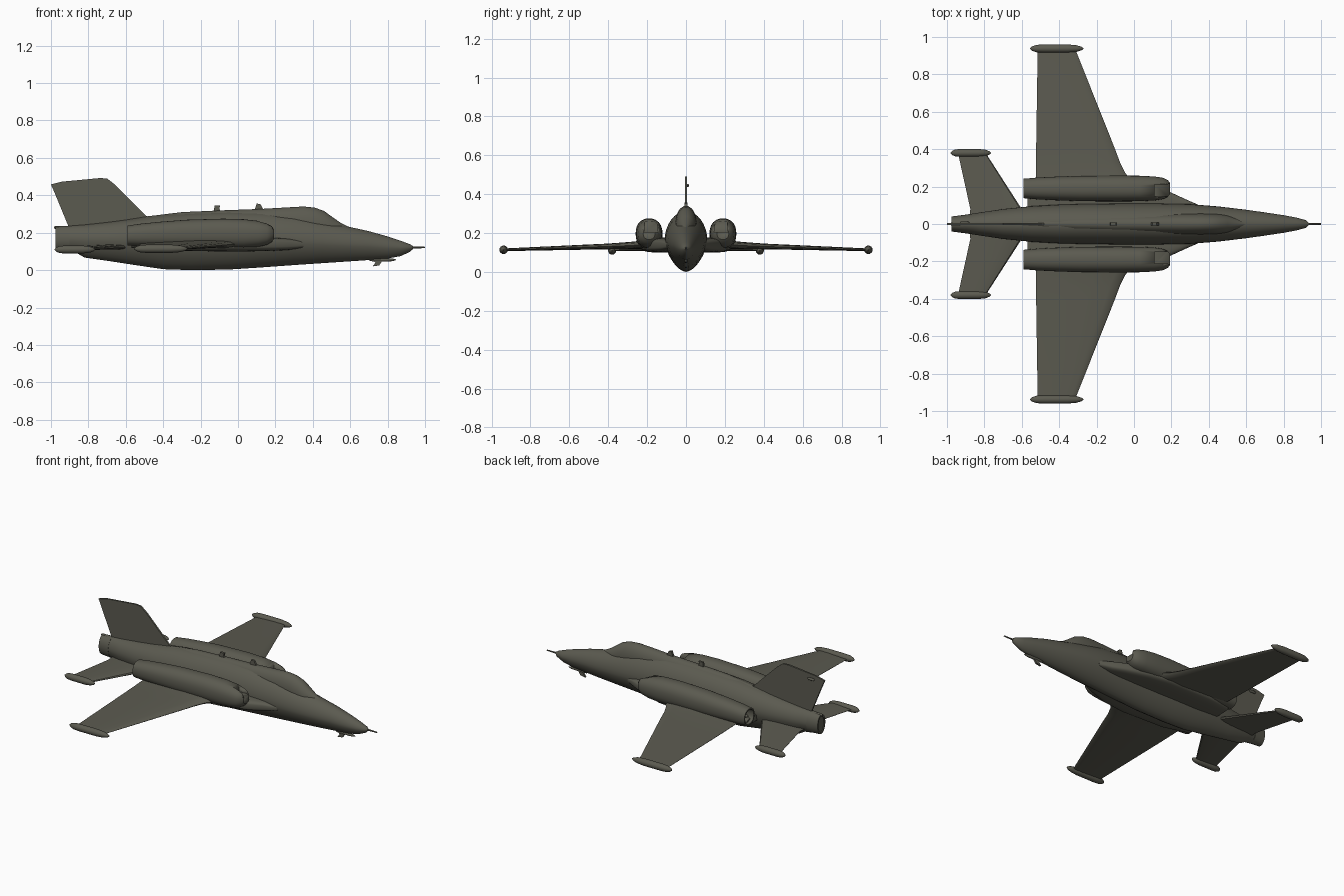
import bpy, bmesh, math
from mathutils import Vector

if "Cube" in bpy.data.objects:
    bpy.data.objects.remove(bpy.data.objects["Cube"])

olive = bpy.data.materials.new("olive_grey")
olive.diffuse_color = (0.105, 0.103, 0.08, 1)
olive.use_nodes = True
olive.node_tree.nodes["Principled BSDF"].inputs["Base Color"].default_value = olive.diffuse_color


def finish(bm, name, angle=35):
    """Turn a bmesh into a named, smooth-shaded object."""
    bmesh.ops.recalc_face_normals(bm, faces=bm.faces[:])
    me = bpy.data.meshes.new(name)
    bm.to_mesh(me)
    bm.free()
    me.materials.append(olive)
    ob = bpy.data.objects.new(name, me)
    bpy.context.collection.objects.link(ob)
    bpy.ops.object.select_all(action='DESELECT')
    ob.select_set(True)
    bpy.context.view_layer.objects.active = ob
    bpy.ops.object.shade_smooth_by_angle(angle=math.radians(angle))
    return ob


def loft(name, rings, angle=35):
    """Skin a list of equal-length point rings and cap both ends."""
    bm = bmesh.new()
    vs = [[bm.verts.new(p) for p in r] for r in rings]
    n = len(vs[0])
    for a, b in zip(vs, vs[1:]):
        for i in range(n):
            bm.faces.new((a[i], a[(i + 1) % n], b[(i + 1) % n], b[i]))
    bm.faces.new(vs[0])
    bm.faces.new(vs[-1])
    return finish(bm, name, angle)


def section(x, y, hw, zmid, up, down, eu=2.0, ed=2.0, n=32):
    """Superellipse ring across the x axis with separate upper and lower halves."""
    ring = []
    for i in range(n):
        t = 2 * math.pi * i / n
        c, s = math.cos(t), math.sin(t)
        e, h = (eu, up) if s >= 0 else (ed, down)
        ring.append((x, y + hw * math.copysign(abs(c) ** (2 / e), c),
                     zmid + h * math.copysign(abs(s) ** (2 / e), s)))
    return ring


FOIL = [(0, 0), (.03, .3), (.12, .45), (.35, .5), (.7, .28), (1, .04),
        (1, -.04), (.7, -.28), (.35, -.5), (.12, -.45), (.03, -.3)]


def wing(name, stations, s):
    """Loft foil sections given as (y, x_lead, x_trail, z, thickness)."""
    loft(name, [[(xl + (xt - xl) * u, s * y, z + v * th) for u, v in FOIL]
                for y, xl, xt, z, th in stations])


def pod(name, x0, x1, y, z, r, rz=None):
    """Slim round body with tapered ends."""
    rz = rz or r
    prof = [(0, .15), (.04, .55), (.12, .9), (.25, 1), (.7, 1), (.87, .8), (.96, .45), (1, .1)]
    loft(name, [section(x0 + (x1 - x0) * u, y, r * k, z, rz * k, rz * k, n=16) for u, k in prof])


def plate(name, pts, thick, y=0):
    """Flat upright plate from an x-z outline."""
    bm = bmesh.new()
    a = [bm.verts.new((x, y - thick / 2, z)) for x, z in pts]
    f = bm.faces.new(a)
    g = bmesh.ops.extrude_face_region(bm, geom=[f])['geom']
    for v in g:
        if isinstance(v, bmesh.types.BMVert):
            v.co.y += thick
    return finish(bm, name)


# fuselage: x, half width, bottom, middle, top
body = [(.935, .006, .112, .12, .128), (.92, .02, .098, .12, .138), (.87, .034, .075, .12, .157),
        (.8, .047, .062, .125, .18), (.7, .062, .054, .135, .208), (.6, .076, .047, .14, .23),
        (.45, .094, .037, .15, .265), (.3, .106, .027, .16, .295), (.12, .11, .014, .165, .312),
        (-.05, .11, .003, .165, .314), (-.25, .108, .0, .165, .306), (-.4, .104, .005, .165, .297),
        (-.55, .095, .027, .165, .275), (-.7, .08, .05, .165, .256), (-.82, .062, .067, .165, .243),
        (-.86, .056, .09, .166, .24), (-.97, .038, .105, .168, .232)]
loft("fuselage", [section(x, 0, w, m, t - m, m - b, 1.9, 1.65) for x, w, b, m, t in body])
# tailpipe recess ring and lip
loft("tail_pipe", [section(x, 0, w, .168, h, h) for x, w, h in
                   [(-.9, .05, .068), (-.975, .04, .064), (-.975, .03, .052), (-.93, .028, .05)]])
pod("tail_light", -.985, -.91, 0, .228, .009)

# canopy and spine
canopy = [(.6, .008, .215, .228), (.55, .03, .215, .252), (.5, .046, .22, .287), (.46, .052, .23, .316),
          (.41, .055, .24, .334), (.35, .056, .245, .34), (.26, .056, .25, .335), (.12, .052, .25, .327),
          (-.1, .048, .25, .319), (-.3, .042, .25, .31), (-.48, .03, .24, .288), (-.7, .015, .22, .255)]
loft("canopy_and_spine", [section(x, 0, w, m, t - m, .03) for x, w, m, t in canopy])

# tail fin, with small side light
plate("tail_fin", [(-.44, .275), (-.49, .29), (-.655, .455), (-.7, .49), (-.74, .492), (-.94, .473),
                   (-1, .458), (-.975, .4), (-.905, .23), (-.7, .23)], .011)
pod("fin_light", -.93, -.88, .008, .445, .008)

# nose boom, nose probe and antennas
loft("nose_boom", [section(x, 0, r, .121, r, r, n=10) for x, r in [(.9, .008), (.95, .005), (1, .004)]])
pod("nose_probe", .7, .845, 0, .055, .009)
plate("nose_probe_blade", [(.72, .058), (.775, .055), (.755, .025), (.72, .02), (.735, .04)], .012)
plate("front_antenna", [(.09, .325), (.135, .325), (.12, .352), (.1, .356)], .014)
plate("rear_antenna", [(-.09, .31), (-.13, .31), (-.125, .345), (-.095, .345), (-.1, .33)], .014)

for side, s in (("left", 1), ("right", -1)):
    # main wing with drooping span and tip pod
    wing(side + "_wing", [(.05, .06, -.525, .142, .05), (.22, .0, -.525, .14, .046), (.27, -.045, -.525, .137, .038),
                          (.33, -.075, -.524, .134, .034), (.41, -.105, -.523, .131, .029),
                          (.93, -.312, -.515, .114, .014)], s)
    pod(side + "_wingtip_pod", -.555, -.27, s * .938, .114, .022)

    # wing root shoulder ahead of and beneath the engine
    shoulder = [(.35, .1, .02), (.27, .135, .03), (.19, .172, .035), (.05, .215, .038),
                (-.1, .235, .038), (-.4, .225, .034), (-.57, .19, .02)]
    loft(side + "_wing_root", [section(x, s * w / 2, w / 2, .138, h, h, 3.5, 3.5) for x, w, h in shoulder])

    # engine nacelle with hollow nozzle
    nac = [(.193, .03, .195, .028), (.18, .045, .195, .045), (.155, .057, .193, .058), (.11, .064, .194, .069),
           (.03, .068, .195, .077), (-.08, .069, .196, .079), (-.28, .068, .194, .075), (-.42, .063, .191, .067),
           (-.52, .058, .188, .06), (-.59, .052, .185, .053), (-.59, .044, .185, .045), (-.5, .04, .185, .041)]
    eng = loft(side + "_engine", [section(x, s * .19, w, z, h, h, 2.3, 2.3) for x, w, z, h in nac])
    # air intake cut into the upper front of the nacelle
    bm = bmesh.new()
    bmesh.ops.create_cube(bm, size=1)
    for v in bm.verts:
        v.co = Vector((.18 + v.co.x * .14, s * .18 + v.co.y * (.07 if v.co.z < 0 else .054), .25 + v.co.z * .09))
    cutter = finish(bm, side + "_intake_cutter")
    cutter.hide_render = True
    mod = eng.modifiers.new("intake", 'BOOLEAN')
    mod.operation = 'DIFFERENCE'
    mod.object = cutter
    # applied while the smoothing stays as mesh data
    bpy.context.view_layer.objects.active = eng
    bpy.ops.object.modifier_apply(modifier=mod.name)
    bpy.data.objects.remove(cutter)
    # exhaust cone inside the nozzle
    loft(side + "_exhaust_cone", [section(x, s * .19, r, .185, r, r, n=16) for x, r in
                                  [(-.49, .026), (-.54, .022), (-.58, .004)]])

    # tailplane with tip pod
    wing(side + "_tailplane", [(.02, -.55, -.88, .125, .03), (.08, -.6, -.875, .123, .026),
                               (.375, -.79, -.94, .113, .013)], s)
    pod(side + "_tailplane_pod", -.98, -.765, s * .38, .11, .021)
